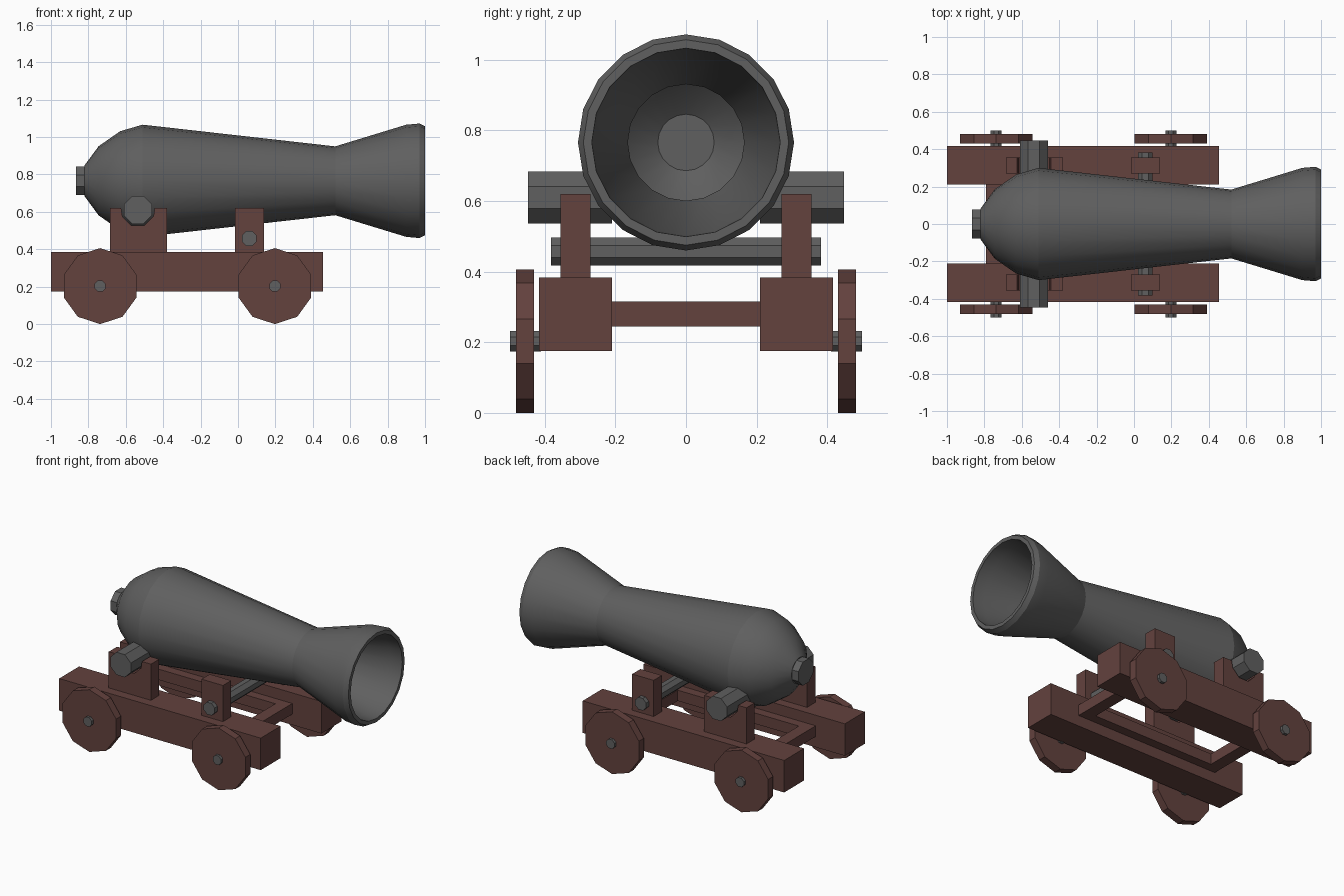
import bpy, bmesh
from math import cos, sin, pi

if "Cube" in bpy.data.objects:
    bpy.data.objects.remove(bpy.data.objects["Cube"])


def material(name, rgb):
    m = bpy.data.materials.new(name)
    m.diffuse_color = (*rgb, 1)
    m.use_nodes = True
    m.node_tree.nodes["Principled BSDF"].inputs["Base Color"].default_value = m.diffuse_color
    return m


IRON = material("iron", (0.115, 0.115, 0.115))
WOOD = material("wood", (0.125, 0.054, 0.048))


def add_object(name, bm, mat):
    bmesh.ops.recalc_face_normals(bm, faces=bm.faces)
    me = bpy.data.meshes.new(name)
    bm.to_mesh(me)
    bm.free()
    me.materials.append(mat)
    ob = bpy.data.objects.new(name, me)
    bpy.context.collection.objects.link(ob)
    return ob


def prism(name, pts, y0, y1, mat):
    """Extrude an (x, z) outline from y0 to y1."""
    bm = bmesh.new()
    f = bm.faces.new([bm.verts.new((x, y0, z)) for x, z in pts])
    ext = bmesh.ops.extrude_face_region(bm, geom=[f])["geom"]
    bmesh.ops.translate(bm, vec=(0, y1 - y0, 0),
                        verts=[v for v in ext if isinstance(v, bmesh.types.BMVert)])
    return add_object(name, bm, mat)


def ngon(x, z, r, n, start=0.0):
    return [(x + r * cos(start + 2 * pi * i / n), z + r * sin(start + 2 * pi * i / n))
            for i in range(n)]


def rect(x0, x1, z0, z1):
    return [(x0, z0), (x1, z0), (x1, z1), (x0, z1)]


def lathe(name, profile, z, n, mat, start=0.0):
    """Revolve (x, radius) points about the x axis at height z, capping both ends."""
    bm = bmesh.new()
    rings = [[bm.verts.new((x, r * cos(start + 2 * pi * i / n), z + r * sin(start + 2 * pi * i / n)))
              for i in range(n)] for x, r in profile]
    for a, b in zip(rings, rings[1:]):
        for i in range(n):
            j = (i + 1) % n
            bm.faces.new((a[i], a[j], b[j], b[i]))
    bm.faces.new(rings[0])
    bm.faces.new(rings[-1])
    return add_object(name, bm, mat)


# Barrel: outer shell, rolled muzzle lip, then the hollow inside
AXIS = 0.766
barrel = lathe("barrel", [
    (-0.82, 0.083), (-0.745, 0.185), (-0.63, 0.265), (-0.51, 0.30),
    (0.52, 0.184), (0.90, 0.30), (0.97, 0.306), (1.0, 0.291),
    (1.0, 0.267), (0.92, 0.262), (0.52, 0.165), (-0.51, 0.28), (-0.62, 0.248),
    (-0.73, 0.17), (-0.80, 0.08)], AXIS, 20, IRON)
barrel.data.shade_smooth()
bpy.context.view_layer.objects.active = barrel
barrel.select_set(True)
bpy.ops.object.shade_smooth_by_angle(angle=0.34)

# Breech knob
lathe("breech_knob", [(-0.866, 0.083), (-0.815, 0.083)], AXIS, 8, IRON, pi / 8)

# Elevation bar under the barrel
prism("support_bar", ngon(0.06, 0.457, 0.043, 8, pi / 8), -0.383, 0.383, IRON)

# Parts repeated on both sides
TX, TZ = -0.535, 0.61
notch = [(TX + 0.09 * cos(a), TZ + 0.09 * sin(a))
         for a in (pi * k / 8 for k in (9, 11, 13, 15))]
cradle = [(-0.685, 0.38), (-0.685, 0.62), (TX - 0.09, 0.62), *notch,
          (TX + 0.09, 0.62), (-0.38, 0.62), (-0.38, 0.38)]
for s, side in ((-1, "front"), (1, "back")):
    prism(f"trunnion_{side}", ngon(TX, TZ, 0.08, 8, pi / 8), s * 0.21, s * 0.447, IRON)
    prism(f"side_beam_{side}", rect(-1.0, 0.455, 0.175, 0.384), s * 0.21, s * 0.416, WOOD)
    prism(f"trunnion_block_{side}", cradle, s * 0.27, s * 0.355, WOOD)
    prism(f"bar_block_{side}", rect(-0.015, 0.14, 0.38, 0.62), s * 0.27, s * 0.355, WOOD)
    prism(f"inner_rail_{side}", rect(-0.71, 0.165, 0.245, 0.315), s * 0.15, s * 0.212, WOOD)
    for x, end in ((-0.737, "rear"), (0.197, "fore")):
        prism(f"wheel_{end}_{side}", ngon(x, 0.203, 0.203, 10, pi / 2), s * 0.43, s * 0.481, WOOD)
        prism(f"axle_{end}_{side}", ngon(x, 0.203, 0.032, 8, pi / 8), s * 0.41, s * 0.499, IRON)

# Cross beams joining the two sides
prism("cross_beam_rear", rect(-0.79, -0.71, 0.245, 0.315), -0.212, 0.212, WOOD)
prism("cross_beam_fore", rect(0.165, 0.245, 0.245, 0.315), -0.212, 0.212, WOOD)
